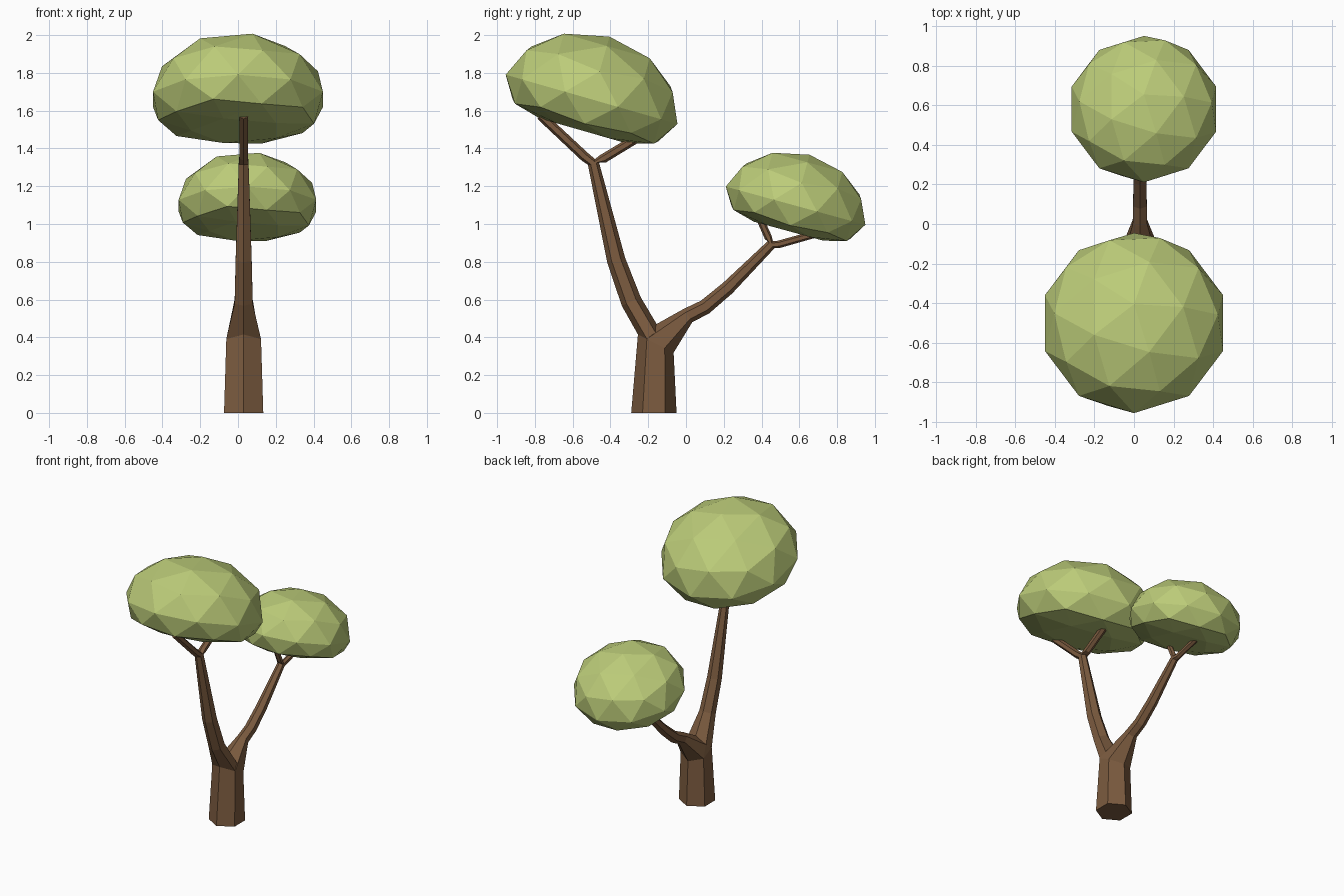
import bpy, bmesh
from math import sin, cos, pi, radians
from mathutils import Vector, Matrix

cube = bpy.data.objects.get("Cube")
if cube:
    bpy.data.objects.remove(cube)

TRUNK_X = 0.03


def material(name, rgb):
    mat = bpy.data.materials.new(name)
    mat.use_nodes = True
    mat.diffuse_color = (*rgb, 1)
    mat.node_tree.nodes["Principled BSDF"].inputs["Base Color"].default_value = (*rgb, 1)
    return mat


def finish(name, bm, mat, location=(0, 0, 0)):
    bmesh.ops.recalc_face_normals(bm, faces=bm.faces)
    mesh = bpy.data.meshes.new(name)
    bm.to_mesh(mesh)
    bm.free()
    mesh.materials.append(mat)
    obj = bpy.data.objects.new(name, mesh)
    obj.location = location
    bpy.context.collection.objects.link(obj)
    return obj


def limb(name, rings, mat, sides=6):
    """Loft hexagonal rings given as (y, z, radius, lean towards +y in degrees)."""
    bm = bmesh.new()
    loops = []
    for y, z, r, lean in rings:
        a = radians(lean)
        across = Vector((0, cos(a), -sin(a)))
        centre = Vector((TRUNK_X, y, z))
        loops.append([bm.verts.new(centre + r * (cos(t) * across + sin(t) * Vector((1, 0, 0))))
                      for t in (2 * pi * i / sides for i in range(sides))])
    for low, high in zip(loops, loops[1:]):
        for i in range(sides):
            j = (i + 1) % sides
            bm.faces.new((low[i], low[j], high[j], high[i]))
    bm.faces.new(loops[0])
    bm.faces.new(loops[-1])
    return finish(name, bm, mat)


def canopy(name, location, radius, tilt, mat):
    """Faceted ball, squashed above and flatter below, tipped down to the back."""
    bm = bmesh.new()
    bmesh.ops.create_icosphere(bm, subdivisions=2, radius=1)
    for v in bm.verts:
        z = v.co.z
        v.co.z = 0.73 * z if z > 0 else max(0.54 * z, -0.365)
    bm.transform(Matrix.Rotation(radians(-tilt), 4, 'X') @ Matrix.Scale(radius, 4))
    return finish(name, bm, mat, location)


bark = material("bark", (0.2, 0.105, 0.05))
leaves = material("leaves", (0.5, 0.6, 0.19))

# Trunk, with a slanted top that both main branches grow from
fork = (-0.16, 0.367, 0.106, 27)
limb("trunk", [(-0.17, 0, 0.12, 0), fork], bark)

# Tall front branch and its two twigs
front_tip = (-0.49, 1.32, 0.03, -13)
limb("front_branch", [fork, (-0.29, 0.59, 0.055, -25), (-0.37, 0.81, 0.049, -14), front_tip], bark)
limb("front_twig_outer", [front_tip, (-0.535, 1.355, 0.026, -45), (-0.77, 1.575, 0.025, -47)], bark)
limb("front_twig_inner", [front_tip, (-0.44, 1.345, 0.025, 50), (-0.25, 1.46, 0.024, 59)], bark)

# Low back branch and its two twigs
back_tip = (0.45, 0.89, 0.026, 45)
limb("back_branch", [fork, (0.01, 0.515, 0.042, 57), (0.1, 0.56, 0.04, 55),
                     (0.22, 0.66, 0.037, 47), back_tip], bark)
limb("back_twig_inner", [back_tip, (0.435, 0.93, 0.02, -25), (0.39, 1.03, 0.019, -27)], bark)
limb("back_twig_outer", [back_tip, (0.49, 0.892, 0.02, 72), (0.68, 0.945, 0.019, 74)], bark)

# Leaf canopies
canopy("front_canopy", (0, -0.5, 1.66), 0.473, 16, leaves)
canopy("back_canopy", (0.05, 0.58, 1.097), 0.383, 15.3, leaves)
